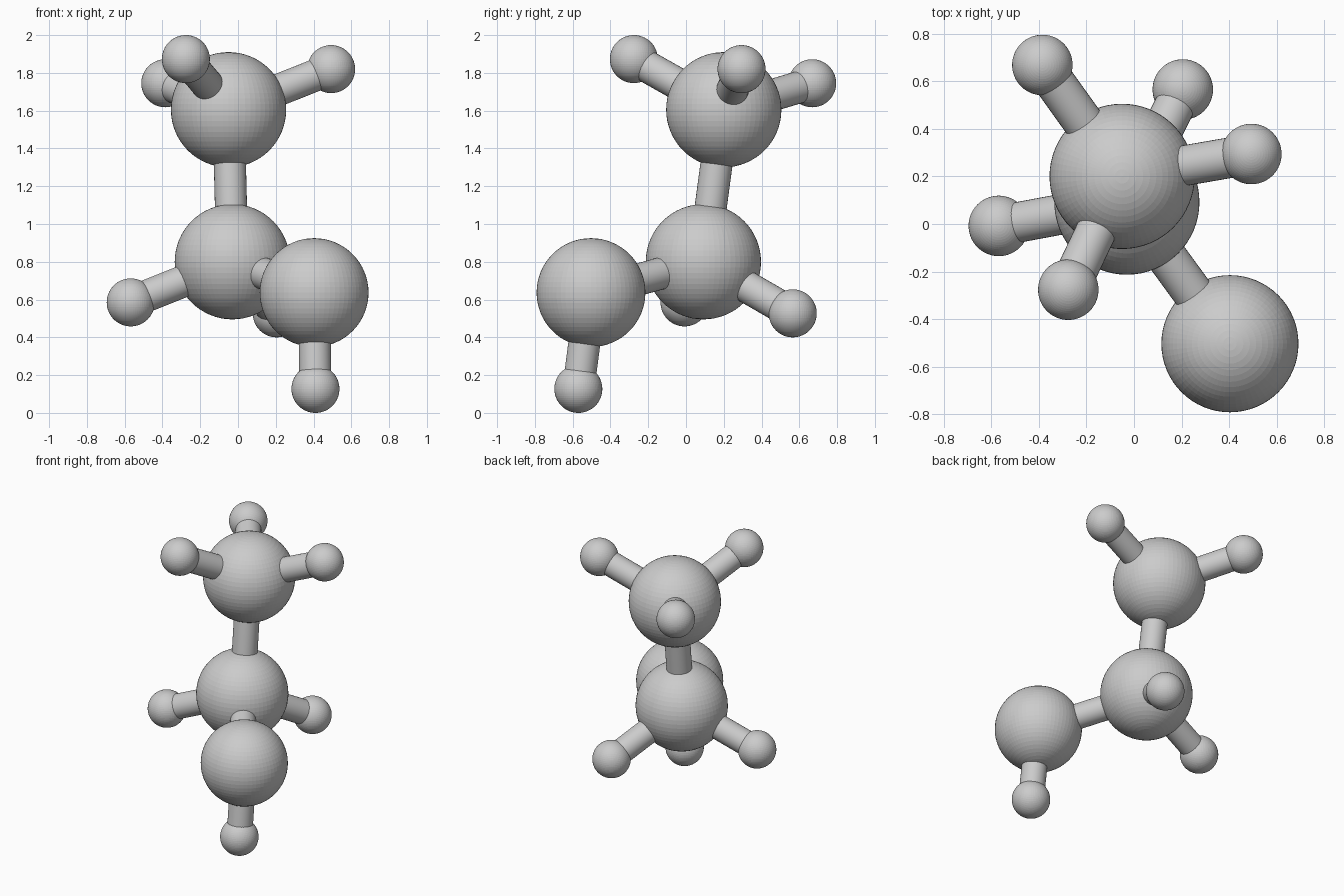
import bpy
from mathutils import Vector

# Remove the default cube only
cube = bpy.data.objects.get("Cube")
if cube:
    bpy.data.objects.remove(cube, do_unlink=True)

# Single matte grey
grey = bpy.data.materials.new("neutral_grey")
grey.use_nodes = True
colour = (0.6, 0.6, 0.6, 1)
grey.diffuse_color = colour
grey.node_tree.nodes["Principled BSDF"].inputs["Base Color"].default_value = colour

CARBON, OXYGEN, HYDROGEN, BOND = 0.305, 0.288, 0.127, 0.085

# Ball name: (radius, centre)
balls = {
    "upper_carbon": (CARBON, (-0.05, 0.2, 1.605)),
    "lower_carbon": (CARBON, (-0.03, 0.092, 0.8)),
    "oxygen": (OXYGEN, (0.403, -0.503, 0.637)),
    "oxygen_hydrogen": (HYDROGEN, (0.41, -0.57, 0.127)),
    "upper_front_hydrogen": (HYDROGEN, (-0.276, -0.276, 1.873)),
    "upper_left_hydrogen": (HYDROGEN, (0.493, 0.294, 1.82)),
    "upper_back_hydrogen": (HYDROGEN, (-0.385, 0.668, 1.745)),
    "lower_right_hydrogen": (HYDROGEN, (-0.568, -0.008, 0.585)),
    "lower_back_hydrogen": (HYDROGEN, (0.205, 0.565, 0.527)),
}

# Pairs joined by a rod
bonds = [("lower_carbon", "upper_carbon"), ("lower_carbon", "oxygen"),
         ("oxygen", "oxygen_hydrogen")]
bonds += [(side + "_carbon", name) for side in ("upper", "lower")
          for name in balls if name.startswith(side) and name.endswith("hydrogen")]


def finish(name):
    obj = bpy.context.object
    obj.name = name
    obj.data.materials.append(grey)
    return obj


def add_ball(name, radius, centre):
    bpy.ops.mesh.primitive_uv_sphere_add(segments=64, ring_count=32,
                                         radius=radius, location=centre)
    finish(name)


def add_bond(first, second):
    a, b = Vector(balls[first][1]), Vector(balls[second][1])
    axis = b - a
    bpy.ops.mesh.primitive_cylinder_add(
        vertices=32, radius=BOND, depth=axis.length, location=(a + b) / 2,
        rotation=axis.to_track_quat("Z", "Y").to_euler())
    finish(f"bond_{first}_to_{second}")
    bpy.ops.object.shade_smooth_by_angle()


# Balls, then the rods between them
for name, (radius, centre) in balls.items():
    add_ball(name, radius, centre)
for first, second in bonds:
    add_bond(first, second)
